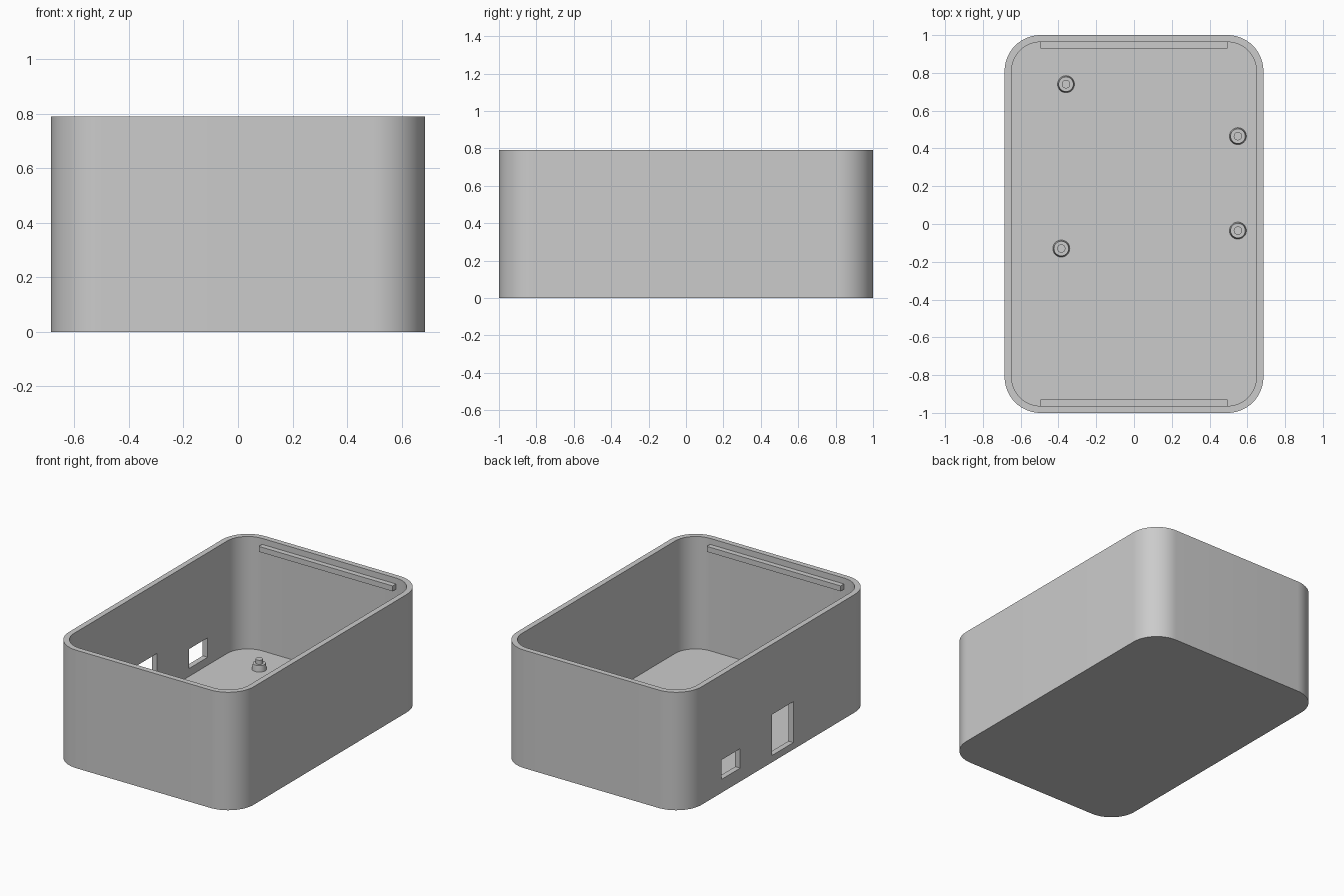
import bpy, bmesh, math

cube = bpy.data.objects.get("Cube")
if cube:
    bpy.data.objects.remove(cube, do_unlink=True)

HX, HY, HEIGHT = 0.685, 1.0, 0.79   # outer half sizes and height
WALL, RADIUS = 0.037, 0.19          # wall thickness and corner radius

grey = bpy.data.materials.new("light_grey")
grey.use_nodes = True
grey.diffuse_color = (0.6, 0.6, 0.6, 1)
grey.node_tree.nodes["Principled BSDF"].inputs["Base Color"].default_value = grey.diffuse_color


def finish(name, bm):
    bmesh.ops.recalc_face_normals(bm, faces=bm.faces)
    mesh = bpy.data.meshes.new(name)
    bm.to_mesh(mesh)
    bm.free()
    mesh.materials.append(grey)
    obj = bpy.data.objects.new(name, mesh)
    bpy.context.collection.objects.link(obj)
    return obj


def smooth(obj):
    bpy.ops.object.select_all(action="DESELECT")
    obj.select_set(True)
    bpy.context.view_layer.objects.active = obj
    bpy.ops.object.shade_smooth_by_angle(angle=math.radians(30))


def box(name, low, high):
    bm = bmesh.new()
    bmesh.ops.create_cube(bm, size=1)
    for v in bm.verts:
        v.co = [a + (c + 0.5) * (b - a) for a, b, c in zip(low, high, v.co)]
    return finish(name, bm)


def rounded_ring(bm, inset, z, steps=16):
    """Ring of vertices around a rounded rectangle."""
    ring = []
    r = RADIUS - inset
    for i, (sx, sy) in enumerate([(1, 1), (-1, 1), (-1, -1), (1, -1)]):
        for k in range(steps + 1):
            a = math.pi / 2 * (i + k / steps)
            ring.append(bm.verts.new((sx * (HX - RADIUS) + r * math.cos(a),
                                      sy * (HY - RADIUS) + r * math.sin(a), z)))
    return ring


# Tray: outer wall, rim, inner wall and floor
bm = bmesh.new()
rings = [rounded_ring(bm, inset, z) for inset, z in
         [(0, 0), (0, HEIGHT), (WALL, HEIGHT), (WALL, WALL)]]
for lower, upper in zip(rings, rings[1:]):
    for i in range(len(lower)):
        j = (i + 1) % len(lower)
        bm.faces.new((lower[i], lower[j], upper[j], upper[i]))
bm.faces.new(rings[0])
bm.faces.new(rings[-1])
tray = finish("tray", bm)

# Connector openings through the -x wall: y range, z range
for name, y0, y1, z0, z1 in [("small_opening_cutter", 0.405, 0.605, 0.09, 0.22),
                             ("tall_opening_cutter", -0.157, 0.07, 0.046, 0.32)]:
    cutter = box(name, (-HX - 0.1, y0, z0), (-HX + 0.1, y1, z1))
    cutter.hide_render = True
    cutter.hide_set(True)
    mod = tray.modifiers.new(name, "BOOLEAN")
    mod.operation = "DIFFERENCE"
    mod.solver = "EXACT"
    mod.object = cutter
    bpy.context.view_layer.objects.active = tray
    bpy.ops.object.modifier_apply(modifier=mod.name)
    bpy.data.objects.remove(cutter, do_unlink=True)
smooth(tray)

# Snap ridges inside the two short walls
for name, side in [("front_ridge", -1), ("back_ridge", 1)]:
    ys = sorted((side * 0.928, side * (HY - WALL + 0.01)))
    box(name, (-0.496, ys[0], 0.714), (0.496, ys[1], 0.75))

# Board standoffs: tapered pedestal with a locating pin
PROFILE = [(0.045, WALL - 0.005), (0.045, WALL), (0.039, 0.077), (0.022, 0.077), (0.022, 0.105)]
for name, x, y in [("back_right_standoff", -0.36, 0.74), ("back_left_standoff", 0.55, 0.465),
                   ("front_left_standoff", 0.55, -0.035), ("front_right_standoff", -0.385, -0.13)]:
    bm = bmesh.new()
    n = 32
    circles = [[bm.verts.new((x + r * math.cos(math.tau * k / n),
                              y + r * math.sin(math.tau * k / n), z)) for k in range(n)]
               for r, z in PROFILE]
    for lower, upper in zip(circles, circles[1:]):
        for i in range(n):
            j = (i + 1) % n
            bm.faces.new((lower[i], lower[j], upper[j], upper[i]))
    bm.faces.new(circles[0])
    bm.faces.new(circles[-1])
    smooth(finish(name, bm))
